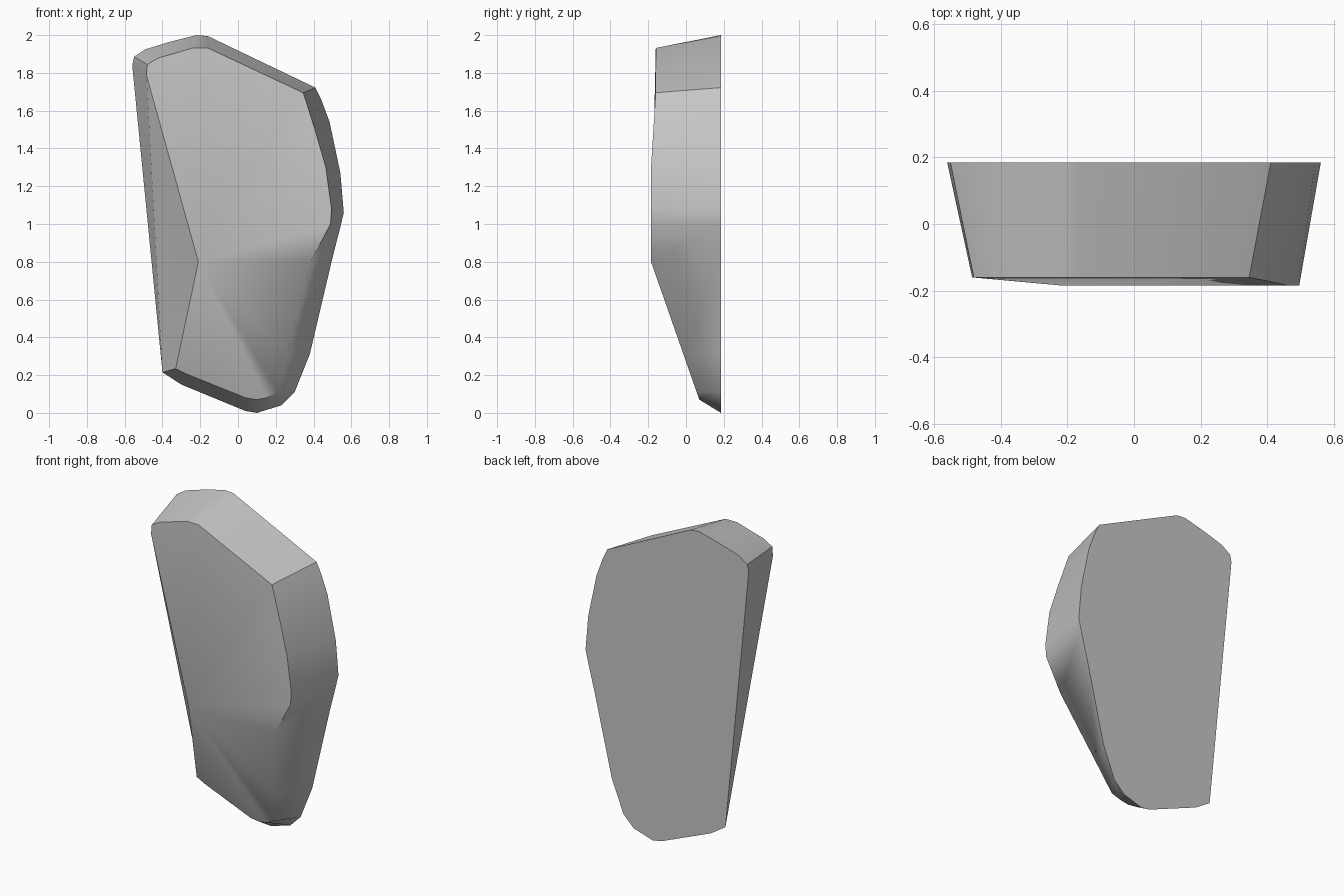
import bpy
import bmesh
import math

cube = bpy.data.objects.get("Cube")
if cube:
    bpy.data.objects.remove(cube, do_unlink=True)

BACK = 0.185


def front_depth(x, z):
    """Depth of the front rim: flat in the middle, cut back towards both ends."""
    if z > 0.8:
        return -BACK + 0.025 * min(1, max(0, (z - 1.3) / 0.4))
    if x < 0.1:
        return 0.067
    return -BACK + 0.35 * (0.8 - z)


# Matching outlines (x, z), clockwise from the upper left corner
back_outline = [
    (-.56, 1.84), (-.55, 1.885), (-.49, 1.925), (-.36, 1.965), (-.22, 2),
    (-.16, 1.995), (.41, 1.722), (.44, 1.66), (.485, 1.54), (.542, 1.27),
    (.56, 1.06), (.546, 1), (.5, .82), (.38, .31), (.3, .11),
    (.23, .04), (.1, 0), (.04, .01), (-.3, .15), (-.4, .215)]
front_outline = [
    (-.485, 1.79), (-.48, 1.845), (-.42, 1.88), (-.33, 1.905), (-.24, 1.932),
    (-.16, 1.932), (.345, 1.695), (.36, 1.65), (.41, 1.49), (.465, 1.3),
    (.495, 1.08), (.49, 1), (.385, .8), (.26, .31), (.21, .11),
    (.15, .08), (.1, .07), (.04, .08), (-.27, .205), (-.33, .235)]

stone = bpy.data.materials.new("stone grey")
stone.use_nodes = True
grey = (0.57, 0.57, 0.57, 1)
stone.diffuse_color = grey
stone.node_tree.nodes["Principled BSDF"].inputs["Base Color"].default_value = grey

bm = bmesh.new()
back = [bm.verts.new((x, BACK, z)) for x, z in back_outline]
front = [bm.verts.new((x, front_depth(x, z), z)) for x, z in front_outline]
peak = bm.verts.new((-.21, -BACK, .8))

# Flat back
bm.faces.new(back)

# Rim walls and the front facets that fan out from the peak
for b0, b1, f0, f1 in zip(back, back[1:], front, front[1:]):
    bm.faces.new((b0, b1, f1, f0))
    bm.faces.new((f0, f1, peak))

# Steep left side, folded along a line from the lower back to the upper front
foot = back[-1]
for v0, v1 in ((back[0], front[0]), (front[0], peak), (peak, front[-1])):
    bm.faces.new((foot, v0, v1))
bmesh.ops.recalc_face_normals(bm, faces=bm.faces)

mesh = bpy.data.meshes.new("rock_slab")
bm.to_mesh(mesh)
bm.free()
mesh.materials.append(stone)
rock = bpy.data.objects.new("rock_slab", mesh)
bpy.context.collection.objects.link(rock)

# Smooth facets with crisp rims
bpy.ops.object.select_all(action="DESELECT")
rock.select_set(True)
bpy.context.view_layer.objects.active = rock
bpy.ops.object.shade_smooth_by_angle(angle=math.radians(30))

# Soft edge on the lower right, below the notch
soft = set(range(len(back) + 12, len(back) + 15))
for edge in mesh.edges:
    if soft.issuperset(edge.vertices):
        edge.use_edge_sharp = False
